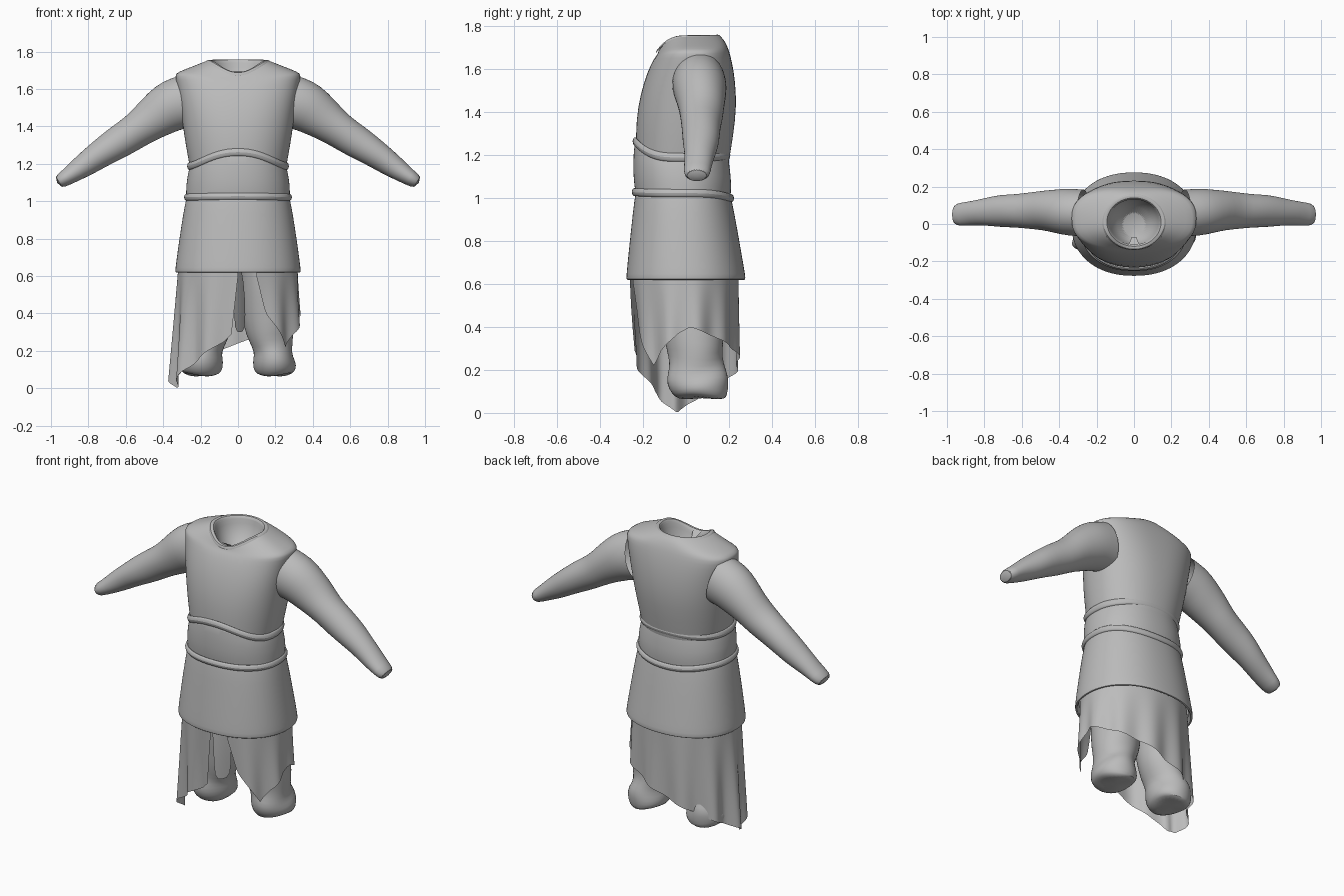
import bpy, math
from mathutils import Vector

cube = bpy.data.objects.get("Cube")
if cube:
    bpy.data.objects.remove(cube)

cloth_grey = bpy.data.materials.new("cloth grey")
cloth_grey.use_nodes = True
GREY = (0.5, 0.5, 0.5, 1)
cloth_grey.diffuse_color = GREY
cloth_grey.node_tree.nodes["Principled BSDF"].inputs["Base Color"].default_value = GREY


def build(name, verts, faces, subdiv=1):
    mesh = bpy.data.meshes.new(name)
    mesh.from_pydata(verts, [], faces)
    mesh.materials.append(cloth_grey)
    obj = bpy.data.objects.new(name, mesh)
    bpy.context.collection.objects.link(obj)
    if subdiv:
        obj.modifiers.new("smooth", 'SUBSURF').levels = subdiv
        obj.modifiers["smooth"].render_levels = subdiv
    bpy.ops.object.select_all(action='DESELECT')
    obj.select_set(True)
    bpy.context.view_layer.objects.active = obj
    bpy.ops.object.shade_smooth_by_angle(angle=math.radians(50))
    return obj


def skin(name, rings, cap_start=False, cap_end=False, subdiv=1):
    """Join equal closed rings of points into one surface."""
    n = len(rings[0])
    verts = [p for ring in rings for p in ring]
    faces = [(r * n + i, r * n + (i + 1) % n, (r + 1) * n + (i + 1) % n, (r + 1) * n + i)
             for r in range(len(rings) - 1) for i in range(n)]
    if cap_start:
        faces.append(tuple(reversed(range(n))))
    if cap_end:
        faces.append(tuple(range(len(verts) - n, len(verts))))
    return build(name, verts, faces, subdiv)


def body_ring(half, front, back, z_front, z_side, z_back, power=2.2, n=48):
    """Rounded body section whose height differs at front, sides and back."""
    ring = []
    for i in range(n):
        a = math.tau * i / n
        s, c = math.sin(a), math.cos(a)
        x = half * math.copysign(abs(s) ** (2 / power), s)
        mid = (front + back) / 2
        y = mid - (back - front) / 2 * math.copysign(abs(c) ** (2 / power), c)
        z = z_side + ((z_front if c > 0 else z_back) - z_side) * abs(c) ** 3
        ring.append((x, y, z))
    return ring


def body(name, rows, **kw):
    return skin(name, [body_ring(*row) for row in rows], **kw)


# Sleeveless upper tunic with an open neck and a dished inside
body("tunic_top", [
    (.250, -.23, .195, 1.14, 1.14, 1.14),
    (.280, -.235, .222, 1.3, 1.3, 1.3),
    (.297, -.225, .235, 1.42, 1.42, 1.42, 2.3),
    (.315, -.197, .230, 1.54, 1.54, 1.54, 2.4),
    (.330, -.16, .215, 1.63, 1.63, 1.63, 2.5),
    (.337, -.142, .20, 1.655, 1.675, 1.685, 2.6),
    (.325, -.135, .19, 1.665, 1.69, 1.71, 2.5),
    (.24, -.13, .175, 1.675, 1.722, 1.738, 2.2),
    (.165, -.128, .155, 1.685, 1.752, 1.757, 2),
    (.148, -.122, .145, 1.69, 1.757, 1.76, 2),
    (.136, -.112, .135, 1.675, 1.745, 1.748, 2),
    (.125, -.105, .13, 1.64, 1.68, 1.69, 2),
    (.06, -.08, .06, 1.58, 1.58, 1.58, 2),
], cap_end=True)

# Neck trim with a small notch piece at the front
body("neck_trim", [
    (.172, -.140, .162, 1.672, 1.745, 1.75, 2),
    (.166, -.138, .156, 1.690, 1.757, 1.759, 2),
    (.142, -.118, .138, 1.692, 1.757, 1.760, 2),
    (.138, -.110, .132, 1.672, 1.74, 1.745, 2),
])
build("neck_notch", [(-.03, -.112, 1.695), (.03, -.112, 1.695),
                     (.012, -.07, 1.66), (-.012, -.07, 1.66)], [(0, 1, 2, 3)], 0)

# Tunic skirt with a hem turned inward
body("tunic_skirt", [
    (.268, -.23, .205, 1.04, 1.04, 1.02),
    (.282, -.24, .215, 1.0, 1.0, .98),
    (.305, -.255, .238, .86, .86, .86),
    (.325, -.27, .262, .72, .72, .72),
    (.336, -.278, .277, .635, .635, .635),
    (.336, -.278, .277, .62, .62, .62),
    (.325, -.268, .266, .615, .615, .615),
    (.315, -.255, .25, .65, .65, .65),
])

# Wide waist sash with a rolled edge above and below
body("sash", [
    (.278, -.236, .207, 1.03, 1.03, 1.0),
    (.277, -.244, .212, 1.08, 1.09, 1.06),
    (.270, -.246, .205, 1.16, 1.13, 1.13),
    (.262, -.242, .197, 1.25, 1.18, 1.19),
    (.250, -.230, .190, 1.26, 1.18, 1.19),
])


def sash_roll(name, half, front, back, z_front, z_side, z_back, thick):
    rows = []
    for k in range(9):
        a = math.tau * k / 8
        out, up = .011 * math.cos(a), thick * math.sin(a)
        rows.append((half + out, front - out, back + out,
                     z_front + up, z_side + up, z_back + up))
    return body(name, rows)


sash_roll("sash_top_roll", .262, -.238, .196, 1.263, 1.188, 1.20, .022)
sash_roll("sash_bottom_roll", .278, -.242, .213, 1.027, 1.022, .998, .02)


# Sleeves: centre x, y, z, half depth, half height
SLEEVE = [(.27, .06, 1.535, .125, .145), (.35, .063, 1.515, .128, .140),
          (.41, .068, 1.475, .118, .128), (.48, .072, 1.425, .105, .110),
          (.55, .072, 1.372, .098, .094), (.63, .07, 1.322, .092, .088),
          (.72, .07, 1.265, .084, .080), (.79, .066, 1.215, .075, .068),
          (.86, .058, 1.167, .067, .056), (.92, .052, 1.125, .061, .044),
          (.968, .05, 1.098, .056, .037)]


def sleeve(name, side):
    rings = []
    for k, (x, y, z, depth, height) in enumerate(SLEEVE):
        prev, nxt = SLEEVE[max(k - 1, 0)], SLEEVE[min(k + 1, len(SLEEVE) - 1)]
        along = Vector((nxt[0] - prev[0], 0, nxt[2] - prev[2])).normalized()
        up = Vector((-along.z, 0, along.x))
        ring = []
        for i in range(24):
            a = math.tau * i / 24
            # soft creases running diagonally round the arm
            crease = 1 + .035 * math.sin(2 * a + 2.3 * k) * (2 < k < 10)
            p = Vector((x, y, z)) + up * height * crease * math.sin(a)
            p.y += depth * crease * math.cos(a)
            ring.append((side * p.x, p.y, p.z))
        rings.append(ring)
    skin(name, rings, cap_end=True)


# Baggy trouser legs: centre x, y, z, half width, half depth
LEG = [(.15, .03, .72, .145, .17), (.15, .03, .55, .135, .16),
       (.155, .035, .42, .130, .145), (.165, .04, .32, .135, .135),
       (.175, .045, .25, .115, .125), (.188, .05, .20, .100, .130),
       (.193, .055, .16, .110, .146), (.195, .06, .115, .118, .140),
       (.195, .07, .08, .108, .118), (.195, .075, .068, .085, .10)]


def leg(name, side):
    rings = []
    for k, (x, y, z, w, d) in enumerate(LEG):
        ring = []
        for i in range(24):
            a = math.tau * i / 24
            crease = 1 + .03 * math.sin(3 * a + 1.9 * k) * (1 < k < 8)
            ring.append((side * (x + w * crease * math.cos(a)),
                         y + d * crease * math.sin(a), z + .01 * math.sin(2 * a + k)))
        rings.append(ring)
    skin(name, rings, cap_end=True)


for label, side in (("left", 1), ("right", -1)):
    sleeve(label + "_sleeve", side)
    leg(label + "_trouser_leg", side)

# Ragged under skirt, open at the front: angle from the front, hem height
HEM = [(18, .6), (27, .4), (50, .22), (62, .29), (82, .37), (95, .40), (125, .35),
       (158, .29), (180, .24), (215, .16), (245, .09), (268, .04), (281, 0),
       (297, .05), (304, .09), (330, .19), (347, .25), (354, .29), (360, .6)]


def hem_height(angle):
    for (a0, z0), (a1, z1) in zip(HEM, HEM[1:]):
        if angle <= a1:
            return z0 + (z1 - z0) * (angle - a0) / (a1 - a0)
    return HEM[-1][1]


COLS, ROWS = 171, 12
verts, faces = [], []
for c in range(COLS + 1):
    deg = 18 + 342 * c / COLS
    a = math.radians(deg)
    for r in range(ROWS + 1):
        z = .66 + (hem_height(deg) - .66) * r / ROWS
        drop = (.66 - z) / .66
        fold = 1 + .07 * drop * math.sin(11 * a + .6)
        half = .318 + .035 * drop
        depth = .262 - .03 * drop if math.cos(a) > 0 else .245
        verts.append((half * fold * math.sin(a), -depth * fold * math.cos(a), z))
for c in range(COLS):
    for r in range(ROWS):
        i = c * (ROWS + 1) + r
        faces.append((i, i + 1, i + ROWS + 2, i + ROWS + 1))
build("under_skirt", verts, faces, 0)

# Narrow strip of cloth hanging in the front opening
strip = [(x + .02 * (z < .5), y, z) for z in (.66, .48, .3)
         for x, y in ((-.04, -.2), (-.01, -.17), (.02, -.12))]
build("front_strip", strip, [(r * 3 + i, r * 3 + i + 1, r * 3 + i + 4, r * 3 + i + 3)
                             for r in range(2) for i in range(2)])
